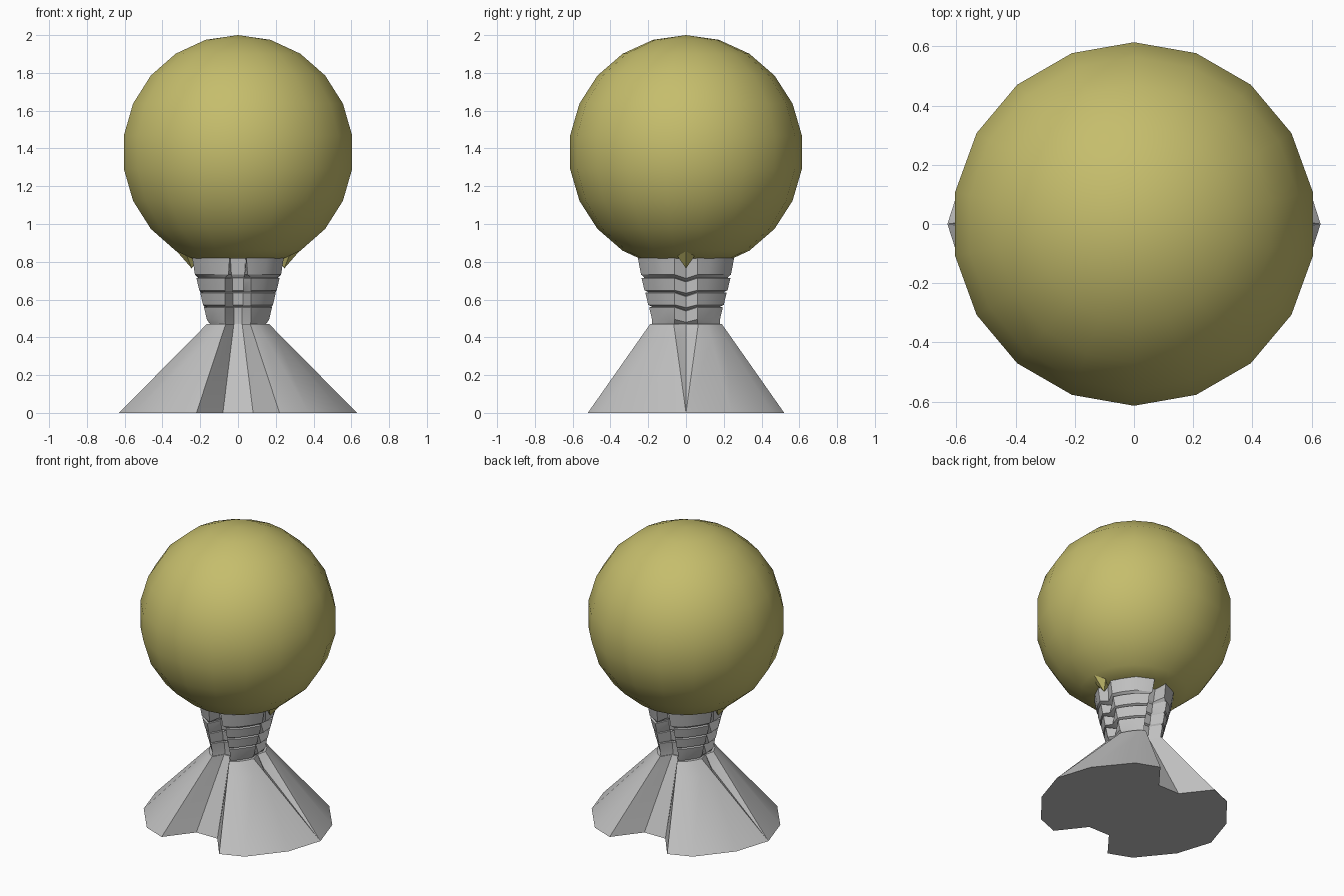
import bpy, bmesh, math
from mathutils import Matrix

old = bpy.data.objects.get("Cube")
if old:
    bpy.data.objects.remove(old, do_unlink=True)


def material(name, rgb):
    m = bpy.data.materials.new(name)
    m.use_nodes = True
    m.diffuse_color = (*rgb, 1)
    m.node_tree.nodes["Principled BSDF"].inputs["Base Color"].default_value = (*rgb, 1)
    return m


yellow = material("dull yellow", (0.56, 0.51, 0.15))
grey = material("light grey", (0.53, 0.53, 0.53))


def finish(bm, name, mat, angle):
    bmesh.ops.remove_doubles(bm, verts=bm.verts, dist=0.0005)
    bmesh.ops.recalc_face_normals(bm, faces=bm.faces)
    mesh = bpy.data.meshes.new(name)
    bm.to_mesh(mesh)
    bm.free()
    mesh.materials.append(mat)
    ob = bpy.data.objects.new(name, mesh)
    bpy.context.collection.objects.link(ob)
    bpy.ops.object.select_all(action="DESELECT")
    ob.select_set(True)
    bpy.context.view_layer.objects.active = ob
    bpy.ops.object.shade_smooth_by_angle(angle=math.radians(angle))
    return ob


def full_loop(q):
    """Mirror a quarter outline (side groove to front notch) all the way round."""
    flip = lambda pts, sx, sy: [(sx * x, sy * y, z) for x, y, z in pts]
    return (q + flip(q[::-1], -1, 1) + flip(q[1:], -1, -1) + flip(q[:0:-1], 1, -1))


def loft(name, quarters, mat):
    bm = bmesh.new()
    rings = [[bm.verts.new(p) for p in full_loop(q)] for q in quarters]
    n = len(rings[0])
    for lo, hi in zip(rings, rings[1:]):
        for i in range(n):
            j = (i + 1) % n
            bm.faces.new((lo[i], lo[j], hi[j], hi[i]))
    bm.faces.new(rings[0][::-1])
    bm.faces.new(rings[-1])
    return finish(bm, name, mat, 28)


def lerp(a, b, t):
    return [tuple(u + (v - u) * t for u, v in zip(p, q)) for p, q in zip(a, b)]


# Flared base with a notch front and back and a groove on each side
foot = [(0.63, 0, 0), (0.63, 0, 0), (0.553, 0.24, 0), (0.375, 0.46, 0),
        (0.22, 0.52, 0), (0.08, 0.34, 0)]
waist = [(0.15, 0, 0.47), (0.165, 0.065, 0.47), (0.14, 0.115, 0.47),
         (0.105, 0.16, 0.47), (0.065, 0.19, 0.47), (0.022, 0.12, 0.47)]
groove = lerp(foot, waist, 0.83)
groove[0] = (0.195, 0, 0.39)
loft("flared_base", [foot, groove, waist], grey)


# Ribbed neck, widening upwards in steps
def neck_section(z, rx, ry, dent, sag, notch, inner):
    return [(rx - dent, 0, z - sag), (rx, 0.06, z), (rx * 0.87, ry * 0.5, z),
            (rx * 0.63, ry * 0.8, z), (notch, ry, z), (inner, ry * 0.62, z)]


sections = [neck_section(0.46, 0.14, 0.18, 0.015, 0, 0.065, 0.022)]
for i in range(3):
    z, r = 0.495 + 0.077 * i, 0.165 + 0.02 * i
    for dz, grow, dent, sag in ((0, 0, 0.01, 0.015), (0.064, 0.015, 0.045, 0.02),
                                (0.067, 0, 0.045, 0.02)):
        sections.append(neck_section(z + dz, r + grow, r + grow + 0.015, dent, sag,
                                     0.07, 0.022 + 0.004 * i))
sections.append(neck_section(0.732, 0.228, 0.238, 0.02, 0.02, 0.05, 0.035))
sections.append(neck_section(0.82, 0.242, 0.255, 0.03, 0, 0.045, 0.04))
loft("ribbed_neck", sections, grey)

# Round head, trimmed flat where it meets the neck
bm = bmesh.new()
bmesh.ops.create_uvsphere(bm, u_segments=18, v_segments=11, radius=0.62,
                          matrix=Matrix.Translation((0, 0, 1.38)))
cut = bmesh.ops.bisect_plane(bm, geom=bm.verts[:] + bm.edges[:] + bm.faces[:],
                             plane_co=(0, 0, 0.818), plane_no=(0, 0, 1), clear_inner=True)
rim = [e for e in cut["geom_cut"] if isinstance(e, bmesh.types.BMEdge)]
bmesh.ops.holes_fill(bm, edges=rim, sides=0)
finish(bm, "round_head", yellow, 35)

# Small pointed spur under the head on each side
for side, label in ((1, "left"), (-1, "right")):
    bm = bmesh.new()
    pts = [(0.245, 0, 0.765), (0.35, 0, 0.885), (0.27, 0.045, 0.83),
           (0.2, 0, 0.83), (0.27, -0.045, 0.83)]
    tip, *base = [bm.verts.new((side * x, y, z)) for x, y, z in pts]
    for a, b in zip(base, base[1:] + base[:1]):
        bm.faces.new((tip, a, b))
    bm.faces.new((base[0], base[1], base[3]))
    bm.faces.new((base[1], base[2], base[3]))
    finish(bm, label + "_spur", yellow, 20)
